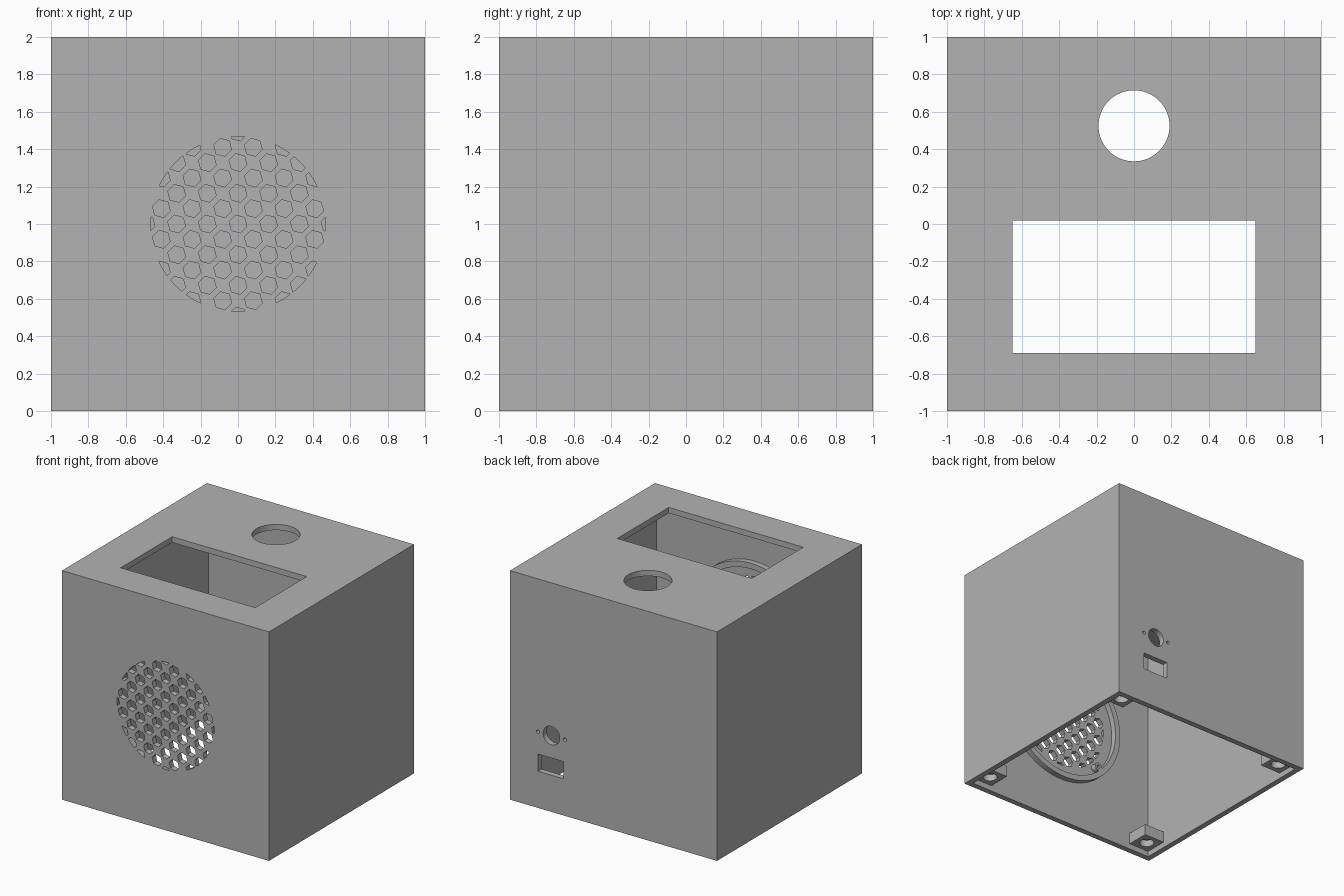
import bpy, bmesh
from math import radians, sin, cos, hypot
from mathutils import Matrix, Vector

old = bpy.data.objects.get("Cube")
if old:
    bpy.data.objects.remove(old, do_unlink=True)

WALL = 0.05
gray = bpy.data.materials.new("light gray plastic")
gray.use_nodes = True
gray.diffuse_color = (0.45, 0.45, 0.45, 1)
gray.node_tree.nodes["Principled BSDF"].inputs["Base Color"].default_value = gray.diffuse_color


def finish(name, bm):
    mesh = bpy.data.meshes.new(name)
    bm.to_mesh(mesh)
    bm.free()
    mesh.materials.append(gray)
    obj = bpy.data.objects.new(name, mesh)
    bpy.context.collection.objects.link(obj)
    return obj


def box(name, low, high):
    low, high = Vector(low), Vector(high)
    bm = bmesh.new()
    bmesh.ops.create_cube(bm, size=1, matrix=Matrix.Translation((low + high) / 2)
                          @ Matrix.Diagonal((*(high - low), 1)))
    return finish(name, bm)


def add_prism(bm, center, radius, depth, axis="Z", sides=48, turn=0):
    tilt = Matrix.Rotation(radians(90), 4, "X") if axis == "Y" else Matrix()
    spin = Matrix.Rotation(radians(turn), 4, "Z")
    bmesh.ops.create_cone(bm, cap_ends=True, segments=sides, radius1=radius, radius2=radius,
                          depth=depth, matrix=Matrix.Translation(center) @ tilt @ spin)


def prism(name, *args, **options):
    bm = bmesh.new()
    add_prism(bm, *args, **options)
    return finish(name, bm)


def combine(obj, tool, operation="DIFFERENCE"):
    mod = obj.modifiers.new("cut", "BOOLEAN")
    mod.operation, mod.solver, mod.object = operation, "EXACT", tool
    bpy.context.view_layer.objects.active = obj
    bpy.ops.object.modifier_apply(modifier=mod.name)
    bpy.data.objects.remove(tool, do_unlink=True)


def smooth(obj):
    bpy.ops.object.select_all(action="DESELECT")
    obj.select_set(True)
    bpy.context.view_layer.objects.active = obj
    bpy.ops.object.shade_smooth_by_angle(angle=radians(30))


# Hollow shell, open underneath
shell = box("enclosure_shell", (-1, -1, 0), (1, 1, 2))
inner = 1 - WALL
combine(shell, box("cavity", (-inner, -inner, -0.2), (inner, inner, 2 - WALL)))

# Display window and button hole in the top
combine(shell, box("window_cutter", (-0.65, -0.69, 1.8), (0.65, 0.02, 2.2)))
combine(shell, prism("button_cutter", (0, 0.525, 2), 0.19, 0.4, sides=64))

# Power socket, its screw holes and the cable slot in the back
for x, radius in ((0.6, 0.08), (0.73, 0.015), (0.47, 0.015)):
    combine(shell, prism("socket_cutter", (x, 1, 0.666), radius, 0.3, axis="Y", sides=32))
combine(shell, box("slot_cutter", (0.483, 0.85, 0.32), (0.73, 1.1, 0.47)))

# Speaker grille: staggered hexagons trimmed to a disc
PITCH, HEX, DISC = 0.082, 0.049, 0.468
bm = bmesh.new()
for i in range(-6, 7):
    for j in range(-6, 7):
        if (i + j) % 2 == 0 and hypot(i, j) * PITCH < DISC + HEX:
            add_prism(bm, (i * PITCH, -1, 1 + j * PITCH), HEX, 0.3, axis="Y", sides=6, turn=15)
grille = finish("grille_cutter", bm)
combine(grille, prism("grille_disc", (0, -1, 1), DISC, 0.2, axis="Y", sides=96), "INTERSECT")
combine(shell, grille)
smooth(shell)

# Speaker locating ring inside the front wall
ring = prism("speaker_ring", (0, -inner + 0.02, 1), 0.605, 0.06, axis="Y", sides=96)
combine(ring, prism("ring_cutter", (0, -inner, 1), 0.555, 0.4, axis="Y", sides=96))
smooth(ring)

# Speaker screw bosses on the diagonals
for k in range(4):
    angle = radians(45 + 90 * k)
    spot = (0.525 * cos(angle), -inner + 0.02, 1 + 0.525 * sin(angle))
    boss = prism(f"speaker_boss_{k + 1}", spot, 0.036, 0.06, axis="Y", sides=24)
    combine(boss, prism("boss_cutter", (spot[0], -inner + 0.04, spot[2]), 0.016, 0.07,
                        axis="Y", sides=16))
    smooth(boss)

# Corner blocks with blind screw holes for the base plate
for sx, side in ((-1, "right"), (1, "left")):
    for sy, end in ((-1, "front"), (1, "back")):
        xs = sorted((sx * (inner + 0.01), sx * 0.75))
        ys = sorted((sy * (inner + 0.01), sy * 0.75))
        block = box(f"{end}_{side}_corner_block", (xs[0], ys[0], 0.05), (xs[1], ys[1], 0.15))
        combine(block, prism("screw_cutter", (sx * 0.85, sy * 0.85, 0.05), 0.06, 0.12, sides=32))
        smooth(block)
